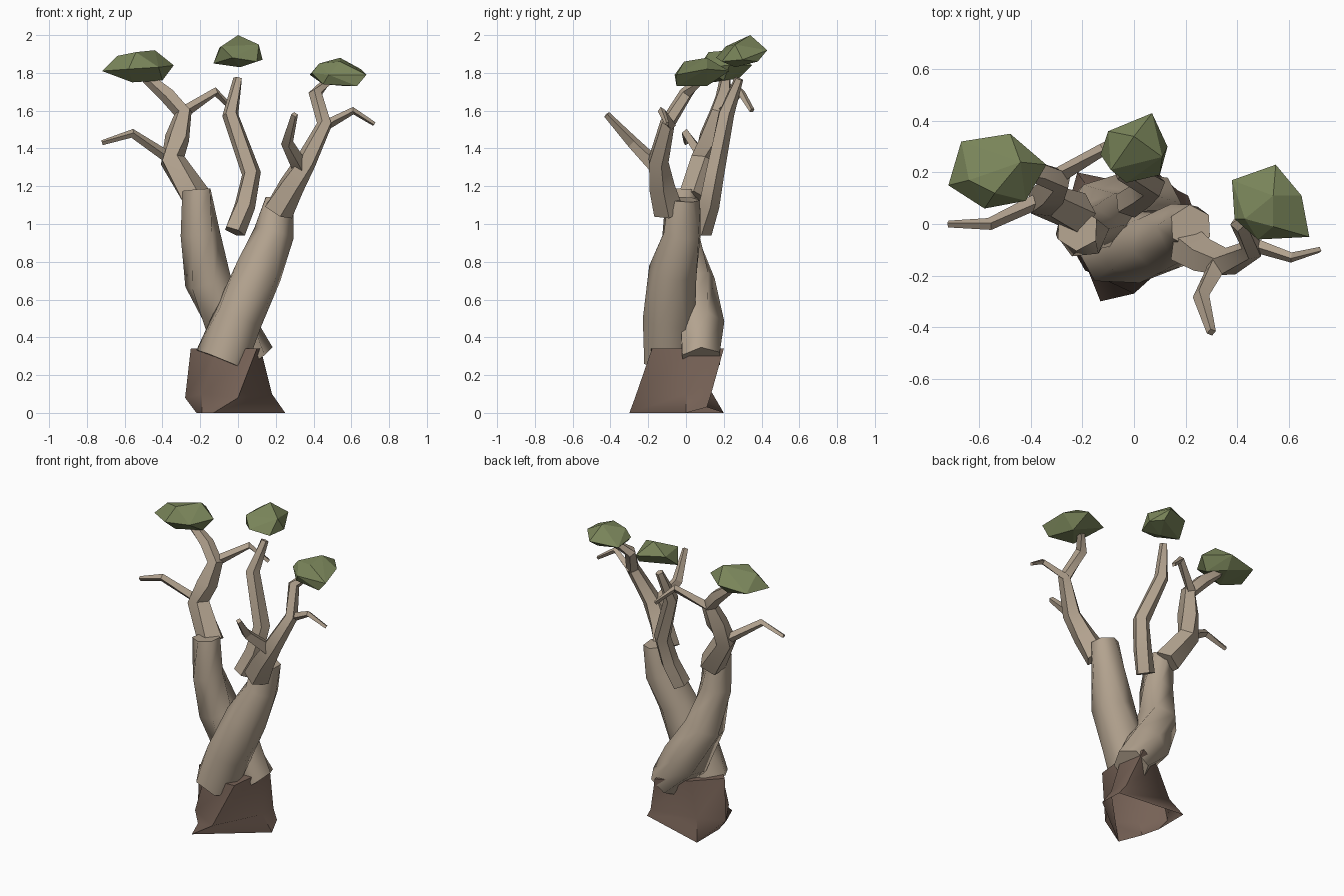
import bpy
import bmesh
import math
from mathutils import Vector

default_cube = bpy.data.objects.get("Cube")
if default_cube:
    bpy.data.objects.remove(default_cube, do_unlink=True)


def make_material(name, colour):
    material = bpy.data.materials.new(name)
    material.use_nodes = True
    rgba = (*colour, 1)
    material.diffuse_color = rgba
    material.node_tree.nodes["Principled BSDF"].inputs["Base Color"].default_value = rgba
    return material


bark = make_material("pale bark", (.45, .365, .275))
root_brown = make_material("root brown", (.18, .12, .092))
leaf_green = make_material("leaf green", (.19, .23, .1))


def finish(bm, name, material, smooth_angle=0):
    """Turn a bmesh into a named object with one material."""
    bmesh.ops.recalc_face_normals(bm, faces=bm.faces[:])
    mesh = bpy.data.meshes.new(name)
    bm.to_mesh(mesh)
    bm.free()
    mesh.materials.append(material)
    obj = bpy.data.objects.new(name, mesh)
    bpy.context.collection.objects.link(obj)
    if smooth_angle:
        bpy.ops.object.select_all(action="DESELECT")
        obj.select_set(True)
        bpy.context.view_layer.objects.active = obj
        bpy.ops.object.shade_smooth_by_angle(angle=math.radians(smooth_angle))


def skin_rings(bm, rings, close_bottom=True):
    """Bridge a stack of equal rings and cap the ends."""
    loops = [[bm.verts.new(p) for p in ring] for ring in rings]
    count = len(loops[0])
    for low, high in zip(loops, loops[1:]):
        for i in range(count):
            j = (i + 1) % count
            bm.faces.new((low[i], low[j], high[j], high[i]))
    if close_bottom:
        bm.faces.new(loops[0][::-1])
    bm.faces.new(loops[-1])


def limb(name, path, sides, twist=0, smooth_angle=35):
    """Tapered tube through (x, y, z, radius) points, twisting along its length."""
    points = [Vector(p[:3]) for p in path]
    rings = []
    for k, centre in enumerate(points):
        ahead = points[min(k + 1, len(points) - 1)]
        behind = points[max(k - 1, 0)]
        tangent = (ahead - behind).normalized()
        side = Vector((0, 1, 0)).cross(tangent).normalized()
        front = tangent.cross(side)
        turn = math.radians(twist) * k
        ring = []
        for i in range(sides):
            angle = turn + math.tau * i / sides
            offset = side * math.cos(angle) + front * math.sin(angle)
            ring.append(centre + offset * path[k][3])
        rings.append(ring)
    bm = bmesh.new()
    skin_rings(bm, rings)
    finish(bm, name, bark, smooth_angle)


def leaf_clump(name, corners):
    """Faceted foliage: the convex hull of a few corners."""
    bm = bmesh.new()
    for corner in corners:
        bm.verts.new(corner)
    bmesh.ops.convex_hull(bm, input=bm.verts[:])
    finish(bm, name, leaf_green)


# Root block: leaning, twisted stump, open underneath
bm = bmesh.new()
skin_rings(bm, [
    [(-.13, -.3, 0), (.25, 0, 0), (.21, .11, .03),
     (-.22, .2, 0), (-.22, -.03, 0), (-.19, -.15, 0)],
    [(0, -.27, .08), (.18, 0, .1), (.17, .13, .09),
     (-.17, .13, .12), (-.28, -.02, .08), (-.19, -.18, .1)],
    [(.1, -.18, .34), (.12, .02, .34), (.09, .2, .34),
     (-.1, .1, .34), (-.25, -.05, .34), (-.11, -.2, .34)],
], close_bottom=False)
finish(bm, "root_block", root_brown, 45)

# Two trunks winding round each other
limb("right_trunk", [
    (.09, .08, .28, .115), (-.04, .06, .46, .145), (-.16, .03, .7, .128),
    (-.2, -.03, .95, .105), (-.22, -.02, 1.18, .085)], 6, 22, 65)
limb("left_trunk", [
    (-.09, -.1, .28, .14), (0, -.09, .5, .14), (.11, -.07, .75, .13),
    (.19, -.02, .95, .108), (.22, -.01, 1.13, .085)], 6, -22, 65)

# Main branches
limb("right_branch", [
    (-.22, .04, 1.13, .085), (-.35, .09, 1.34, .07), (-.32, .13, 1.46, .068),
    (-.29, .17, 1.59, .05), (-.37, .2, 1.68, .045), (-.49, .21, 1.78, .03)], 5, 10)
limb("middle_branch", [
    (-.02, .08, .96, .06), (.035, .12, 1.1, .058), (.07, .15, 1.27, .053),
    (-.04, .21, 1.58, .045), (0, .28, 1.77, .025)], 5, 8)
limb("left_branch", [
    (.21, -.09, 1.07, .085), (.28, -.13, 1.2, .072), (.36, -.15, 1.33, .058),
    (.46, -.1, 1.53, .042), (.41, 0, 1.69, .037), (.48, .07, 1.76, .025)], 5, 10)

# Bent twigs
twigs = {
    "right_outer_twig": [(-.35, .1, 1.34, .032), (-.56, 0, 1.48, .024), (-.72, 0, 1.43, .014)],
    "right_inner_twig": [(-.29, .19, 1.59, .032), (-.12, .29, 1.7, .024), (-.02, .35, 1.6, .014)],
    "left_outer_twig": [(.46, -.08, 1.52, .028), (.61, -.13, 1.6, .02), (.72, -.1, 1.53, .012)],
    "left_front_twig": [(.33, -.15, 1.3, .045), (.26, -.28, 1.43, .033), (.3, -.42, 1.58, .018)],
}
for name, path in twigs.items():
    limb(name, path, 4, 10, 25)

# Foliage clumps
leaf_clump("right_leaves", [
    (-.72, .15, 1.81), (-.67, .32, 1.82), (-.48, .35, 1.84), (-.34, .23, 1.84),
    (-.42, .09, 1.83), (-.58, .06, 1.82), (-.64, .17, 1.89), (-.44, .24, 1.92),
    (-.54, .12, 1.91), (-.4, .2, 1.76), (-.56, .14, 1.75), (-.5, .28, 1.77)])
leaf_clump("middle_leaves", [
    (-.13, .27, 1.85), (-.1, .36, 1.93), (.07, .43, 1.92), (.13, .3, 1.87),
    (.1, .19, 1.86), (-.03, .16, 1.88), (0, .34, 2), (.11, .26, 1.95),
    (-.09, .21, 1.94), (.01, .26, 1.83), (.08, .38, 1.86)])
leaf_clump("left_leaves", [
    (.38, .17, 1.79), (.55, .23, 1.81), (.65, .11, 1.82), (.68, -.05, 1.79),
    (.48, -.06, 1.79), (.39, .02, 1.8), (.54, .11, 1.88), (.43, .02, 1.85),
    (.54, -.01, 1.86), (.63, -.05, 1.73), (.45, -.03, 1.74), (.57, .11, 1.73)])
